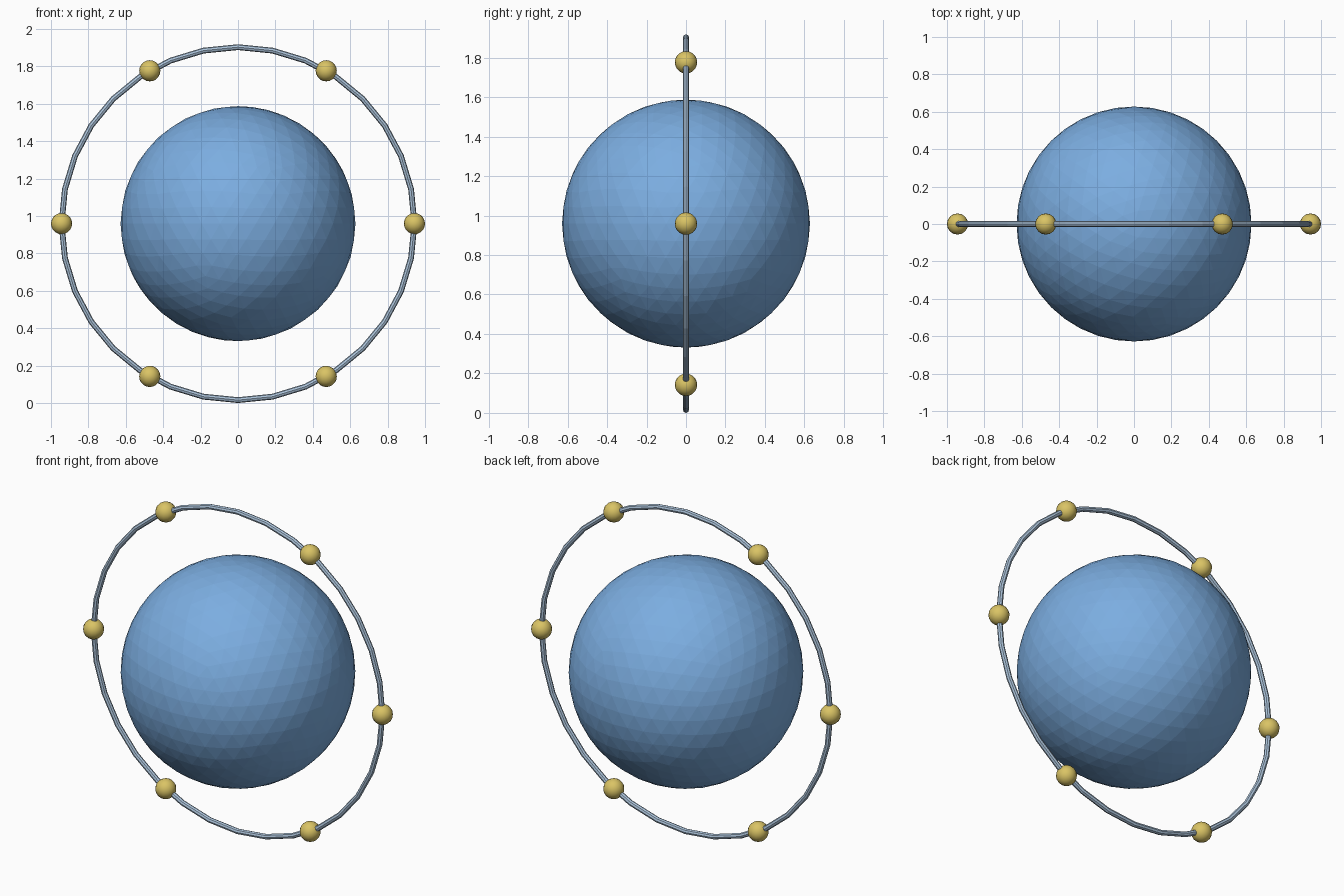
import bpy, math

if "Cube" in bpy.data.objects:
    bpy.data.objects.remove(bpy.data.objects["Cube"])

CZ = 0.959       # centre height
RING = 0.9434    # ring radius
TUBE = 0.0155    # ring thickness radius
BEADS = 6


def material(name, rgb):
    m = bpy.data.materials.new(name)
    m.diffuse_color = (*rgb, 1)
    m.use_nodes = True
    m.node_tree.nodes["Principled BSDF"].inputs["Base Color"].default_value = m.diffuse_color
    return m


def finish(name, mat):
    ob = bpy.context.object
    ob.name = name
    ob.data.materials.append(mat)
    return ob


blue = material("blue", (0.20, 0.42, 0.75))
pale = material("pale_blue", (0.42, 0.56, 0.72))
gold = material("gold", (0.70, 0.55, 0.13))

# faceted central ball
bpy.ops.mesh.primitive_ico_sphere_add(subdivisions=4, radius=0.628, location=(0, 0, CZ))
finish("core_ball", blue)

# thin upright ring
bpy.ops.mesh.primitive_torus_add(major_segments=32, minor_segments=8,
                                 major_radius=RING, minor_radius=TUBE,
                                 location=(0, 0, CZ), rotation=(math.pi / 2, 0, 0))
finish("orbit_ring", pale)

# beads evenly spaced along the ring
for i in range(BEADS):
    a = 2 * math.pi * i / BEADS
    bpy.ops.mesh.primitive_uv_sphere_add(
        segments=16, ring_count=10, radius=0.0566,
        location=(RING * math.cos(a), 0, CZ + RING * math.sin(a)))
    finish(f"bead_{i + 1}", gold)
    bpy.ops.object.shade_smooth()
